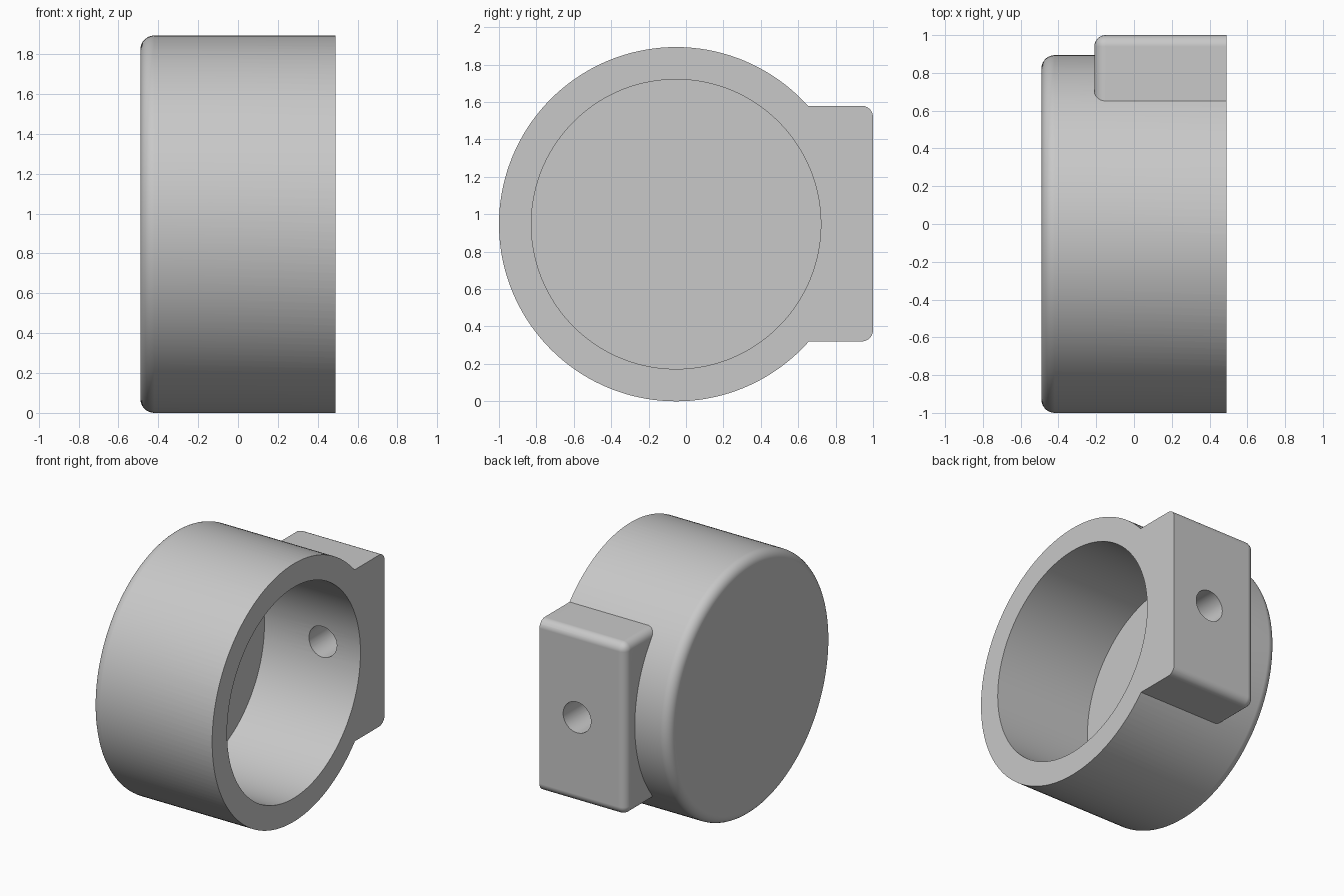
import bpy, bmesh
from math import radians, sin, cos, pi
from mathutils import Matrix, Vector

AXIS_Y, AXIS_Z = -0.053, 0.947      # centre line of the cup, along x
OUTER, INNER = 0.947, 0.774
BACK, RIM, FLOOR = -0.49, 0.49, -0.29
FILLET = 0.07
BEYOND = 0.7                        # bodies overrun the rim, then get trimmed

cube = bpy.data.objects.get("Cube")
if cube:
    bpy.data.objects.remove(cube, do_unlink=True)

grey = bpy.data.materials.new("plain grey")
grey.use_nodes = True
colour = (0.58, 0.58, 0.58, 1)
grey.diffuse_color = colour
grey.node_tree.nodes["Principled BSDF"].inputs["Base Color"].default_value = colour


def add_object(name, bm):
    bmesh.ops.recalc_face_normals(bm, faces=bm.faces)
    mesh = bpy.data.meshes.new(name)
    bm.to_mesh(mesh)
    bm.free()
    mesh.materials.append(grey)
    obj = bpy.data.objects.new(name, mesh)
    bpy.context.collection.objects.link(obj)
    return obj


def lathe(name, profile, steps=144):
    """Turn (x, radius) points around the cup's centre line."""
    bm = bmesh.new()
    verts = [bm.verts.new((x, AXIS_Y, AXIS_Z + r)) for x, r in profile]
    edges = [bm.edges.new(pair) for pair in zip(verts, verts[1:])]
    bmesh.ops.spin(bm, geom=verts + edges, cent=(0, AXIS_Y, AXIS_Z),
                   axis=(1, 0, 0), angle=2 * pi, steps=steps)
    bmesh.ops.remove_doubles(bm, verts=bm.verts, dist=1e-5)
    return add_object(name, bm)


def combine(target, other, operation):
    mod = target.modifiers.new(operation, 'BOOLEAN')
    mod.operation, mod.solver, mod.object = operation, 'EXACT', other
    bpy.context.view_layer.objects.active = target
    bpy.ops.object.modifier_apply(modifier=mod.name)
    bpy.data.objects.remove(other, do_unlink=True)


# Round body with a filleted closed end
arc = [(BACK + FILLET * (1 - sin(a)), OUTER - FILLET * (1 - cos(a)))
       for a in (pi / 2 * (1 - i / 8) for i in range(9))]
arc = [(BACK + FILLET * (1 - cos(t)), OUTER - FILLET * (1 - sin(t)))
       for t in (pi / 2 * i / 8 for i in range(9))]
cup = lathe("round_cup", [(BACK, 0)] + arc + [(BEYOND, OUTER), (BEYOND, 0)])

# Mounting block on the back, rounded on its free edges
low, high = Vector((-0.21, 0.35, 0.32)), Vector((BEYOND, 1.0, 1.58))
bm = bmesh.new()
bmesh.ops.create_cube(bm, size=1, matrix=Matrix.Translation((low + high) / 2)
                      @ Matrix.Diagonal((*(high - low), 1)))


def is_free(edge):
    x_end, y_end = (all(abs(v.co[i] - lim) < 1e-4 for v in edge.verts)
                    for i, lim in ((0, low.x), (1, high.y)))
    return x_end or y_end


def at_hidden_end(edge):
    return any(all(abs(v.co[i] - lim) < 1e-4 for v in edge.verts)
               for i, lim in ((0, high.x), (1, low.y)))


bmesh.ops.bevel(bm, geom=[e for e in bm.edges if is_free(e) and not at_hidden_end(e)],
                offset=0.06, segments=6, profile=0.5, affect='EDGES')
block = add_object("mounting_block", bm)
combine(cup, block, 'UNION')

# Cavity, with a wide flange that trims the open rim flat
cavity = lathe("cavity_cutter", [(FLOOR, 0), (FLOOR, INNER), (RIM, INNER),
                                 (RIM, 2), (1, 2), (1, 0)])
combine(cup, cavity, 'DIFFERENCE')

# Bolt hole through the block into the cavity
bm = bmesh.new()
bmesh.ops.create_cone(bm, cap_ends=True, segments=48, radius1=0.113, radius2=0.113,
                      depth=0.8, matrix=Matrix.Translation((0.185, 0.8, AXIS_Z))
                      @ Matrix.Rotation(radians(90), 4, 'X'))
combine(cup, add_object("hole_cutter", bm), 'DIFFERENCE')

# Smooth rounded surfaces, crisp rims, flat faces kept flat
bpy.ops.object.select_all(action='DESELECT')
cup.select_set(True)
bpy.context.view_layer.objects.active = cup
bpy.ops.object.shade_smooth_by_angle(angle=radians(30))
weighted = cup.modifiers.new("even shading", 'WEIGHTED_NORMAL')
weighted.keep_sharp = True
